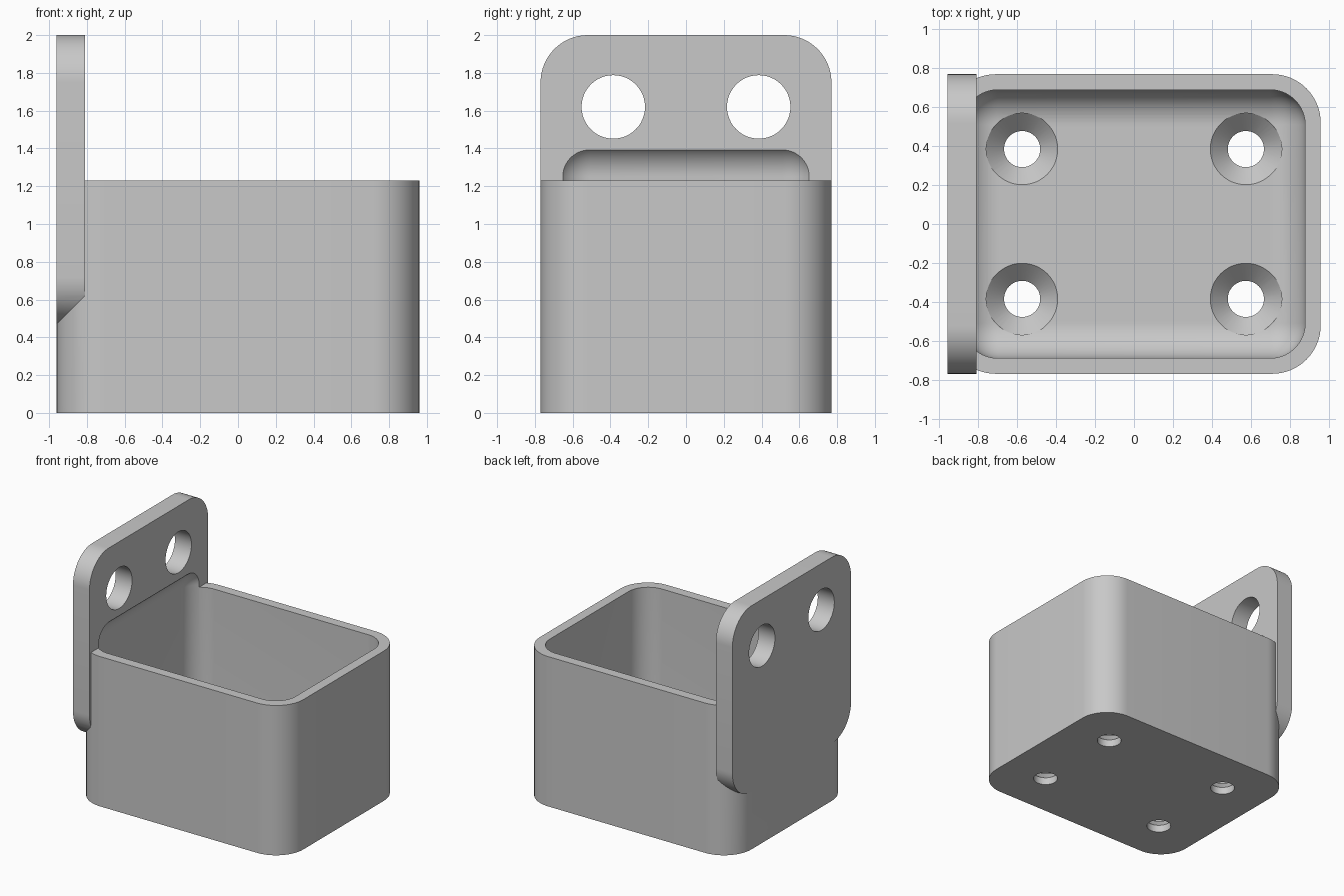
import bpy, bmesh, math
from mathutils import Matrix, Vector

if "Cube" in bpy.data.objects:
    bpy.data.objects.remove(bpy.data.objects["Cube"])

grey = bpy.data.materials.new("plain_grey")
grey.use_nodes = True
color = (0.58, 0.58, 0.58, 1)
grey.diffuse_color = color
grey.node_tree.nodes["Principled BSDF"].inputs["Base Color"].default_value = color


def make_object(name, bm):
    bmesh.ops.recalc_face_normals(bm, faces=bm.faces)
    mesh = bpy.data.meshes.new(name)
    bm.to_mesh(mesh)
    bm.free()
    mesh.materials.append(grey)
    obj = bpy.data.objects.new(name, mesh)
    bpy.context.collection.objects.link(obj)
    return obj


def rounded_box(name, low, high, radius, axis=None, segments=16):
    """Box with rounded edges: those along one axis, or all of them."""
    low, high = Vector(low), Vector(high)
    bm = bmesh.new()
    bmesh.ops.create_cube(bm, size=1)
    bmesh.ops.scale(bm, vec=high - low, verts=bm.verts)
    bmesh.ops.translate(bm, vec=(low + high) / 2, verts=bm.verts)
    edges = [e for e in bm.edges if axis is None or
             abs((e.verts[0].co - e.verts[1].co).normalized()[axis]) > 0.9]
    bmesh.ops.bevel(bm, geom=edges, offset=radius, segments=segments,
                    profile=0.5, affect='EDGES', clamp_overlap=True)
    return make_object(name, bm)


def revolved(name, profile, center, steps=48):
    """Solid turned around the vertical axis through center."""
    bm = bmesh.new()
    verts = [bm.verts.new((r, 0, z)) for r, z in profile]
    edges = [bm.edges.new(pair) for pair in zip(verts, verts[1:])]
    bmesh.ops.spin(bm, geom=verts + edges, cent=(0, 0, 0), axis=(0, 0, 1),
                   angle=math.tau, steps=steps)
    bmesh.ops.remove_doubles(bm, verts=bm.verts, dist=0.0001)
    bmesh.ops.translate(bm, vec=center, verts=bm.verts)
    return make_object(name, bm)


def combine(target, tool, operation):
    mod = target.modifiers.new(operation.lower(), 'BOOLEAN')
    mod.operation = operation
    mod.solver = 'EXACT'
    mod.object = tool
    bpy.context.view_layer.objects.active = target
    bpy.ops.object.modifier_apply(modifier=mod.name)
    bpy.data.objects.remove(tool)


# Box body with the upright mounting plate along its right side
holder = rounded_box("wall_mount_box", (-0.96, -0.77, 0), (0.96, 0.77, 1.23), 0.25, axis=2)
plate = rounded_box("mounting_plate", (-0.96, -0.77, 0.47), (-0.81, 0.77, 2), 0.25, axis=0)
combine(holder, plate, 'UNION')

# Hollow inside, whose rounded top also scoops into the plate
cavity = rounded_box("cavity", (-0.88, -0.69, 0.15), (0.88, 0.69, 1.43), 0.18)
combine(holder, cavity, 'DIFFERENCE')

# Countersunk screw holes in the floor
screw_profile = [(0, -0.1), (0.093, -0.1), (0.093, 0.06), (0.185, 0.152), (0.185, 0.3), (0, 0.3)]
for x in (-0.575, 0.575):
    for y in (-0.385, 0.385):
        combine(holder, revolved("screw_hole", screw_profile, (x, y, 0)), 'DIFFERENCE')

# Round holes through the plate
for y in (-0.385, 0.385):
    bm = bmesh.new()
    bmesh.ops.create_cone(bm, cap_ends=True, segments=48, radius1=0.168, radius2=0.168, depth=0.5,
                          matrix=Matrix.Translation((-0.885, y, 1.62)) @ Matrix.Rotation(math.pi / 2, 4, 'Y'))
    combine(holder, make_object("plate_hole", bm), 'DIFFERENCE')

# Smooth curves, sharp edges
bpy.ops.object.select_all(action='DESELECT')
holder.select_set(True)
bpy.context.view_layer.objects.active = holder
bpy.ops.object.shade_smooth_by_angle(angle=math.radians(30))
